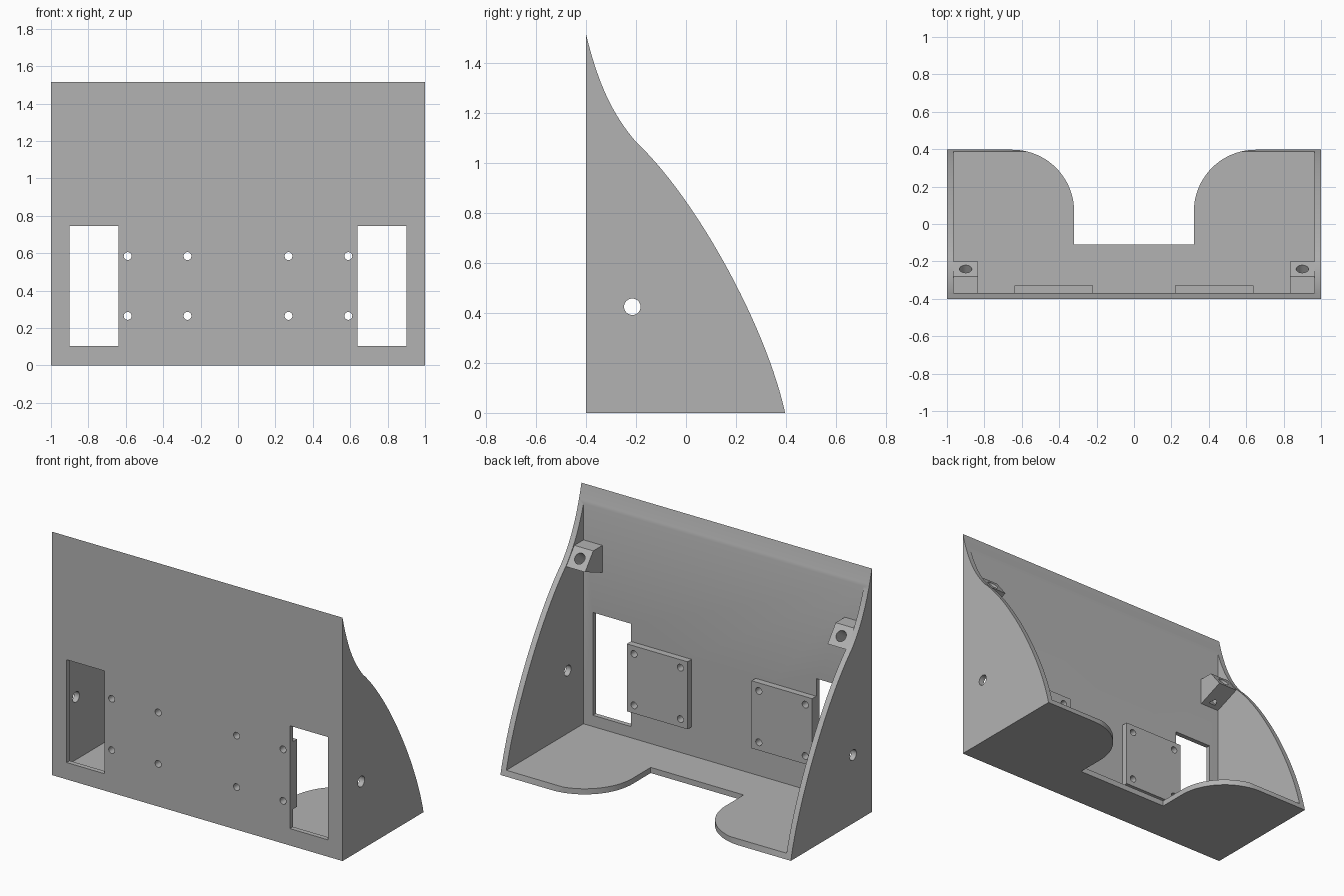
import bpy, bmesh, math
from mathutils import Vector, Matrix
from mathutils.geometry import interpolate_bezier

cube = bpy.data.objects.get("Cube")
if cube:
    bpy.data.objects.remove(cube)

grey = bpy.data.materials.new("light grey")
grey.use_nodes = True
COLOUR = (0.45, 0.45, 0.45, 1)
grey.diffuse_color = COLOUR
grey.node_tree.nodes["Principled BSDF"].inputs["Base Color"].default_value = COLOUR

WALL = 0.035      # side wall and floor thickness
INNER_Y = -0.37   # inside face of the front panel


def finish(name, bm):
    bmesh.ops.recalc_face_normals(bm, faces=bm.faces)
    mesh = bpy.data.meshes.new(name)
    bm.to_mesh(mesh)
    bm.free()
    mesh.materials.append(grey)
    obj = bpy.data.objects.new(name, mesh)
    bpy.context.collection.objects.link(obj)
    return obj


def prism(name, points, axis, lo, hi):
    """Extrude a flat outline along x (outline in y, z) or z (outline in x, y)."""
    place = (lambda p: (lo, p[0], p[1])) if axis == "x" else (lambda p: (p[0], p[1], lo))
    bm = bmesh.new()
    face = bm.faces.new([bm.verts.new(place(p)) for p in points])
    out = bmesh.ops.extrude_face_region(bm, geom=[face])
    move = Vector((hi - lo, 0, 0)) if axis == "x" else Vector((0, 0, hi - lo))
    bmesh.ops.translate(bm, vec=move, verts=[v for v in out["geom"] if isinstance(v, bmesh.types.BMVert)])
    return finish(name, bm)


def box(name, x0, x1, y0, y1, z0, z1):
    return prism(name, [(x0, y0), (x1, y0), (x1, y1), (x0, y1)], "z", z0, z1)


def rod(name, centre, direction, radius, length):
    bm = bmesh.new()
    turn = Vector(direction).to_track_quat("Z", "Y").to_matrix().to_4x4()
    bmesh.ops.create_cone(bm, cap_ends=True, segments=32, radius1=radius, radius2=radius,
                          depth=length, matrix=Matrix.Translation(centre) @ turn)
    return finish(name, bm)


def cut(obj, cutters):
    """Subtract every cutter, bake the result and discard the cutters."""
    for c in cutters:
        c.hide_render = True
        mod = obj.modifiers.new("cut", "BOOLEAN")
        mod.operation = "DIFFERENCE"
        mod.solver = "EXACT"
        mod.object = c
    bpy.context.view_layer.update()
    graph = bpy.context.evaluated_depsgraph_get()
    baked = bpy.data.meshes.new_from_object(obj.evaluated_get(graph))
    obj.modifiers.clear()
    obj.data = baked
    for c in cutters:
        bpy.data.objects.remove(c)


def screw_holes(side):
    return [rod("hole", (side * x, -0.36, z), (0, 1, 0), 0.021, 0.2)
            for x in (0.27, 0.59) for z in (0.265, 0.585)]


# Solid side silhouette: flared top running into a bulging back edge
upper = [Vector(p) for p in ((-0.4, 1.515), (-0.35, 1.31), (-0.29, 1.19), (-0.2, 1.085))]
lower = [Vector(p) for p in ((-0.2, 1.085), (0.04, 0.86), (0.32, 0.35), (0.397, 0))]
outline = [(-0.4, 0)] + [tuple(p[:2]) for p in
                         interpolate_bezier(*upper, 20) + interpolate_bezier(*lower, 28)[1:]]
housing = prism("housing", outline, "x", -1, 1)

# Hollow interior
cutters = [box("cavity", WALL - 1, 1 - WALL, INNER_Y, 1, WALL, 2)]

# Floor recess with a rounded flare on each side
arc = [(0.65 - 0.33 * math.cos(a), 0.067 + 0.33 * math.sin(a))
       for a in [math.pi / 2 * i / 20 for i in range(21)]]
half = [(0.32, -0.11)] + arc + [(0.65, 0.6)]
cutters.append(prism("recess", half + [(-x, y) for x, y in reversed(half)], "z", -0.1, 0.1))

# Windows and screw holes in the front panel
for s in (-1, 1):
    x0, x1 = sorted((s * 0.638, s * 0.9))
    cutters.append(box("window", x0, x1, -0.5, -0.3, 0.105, 0.745))
    cutters += screw_holes(s)

# Cable hole through both side walls
cutters.append(rod("cable_hole", (0, -0.215, 0.425), (1, 0, 0), 0.033, 2.4))
cut(housing, cutters)
parts = [housing]

# Mounting pads and upper screw brackets
for s, side in ((1, "left"), (-1, "right")):
    x0, x1 = sorted((s * 0.22, s * 0.638))
    pad = box(side + "_mounting_pad", x0, x1, INNER_Y - 0.005, -0.33, 0.215, 0.635)
    cut(pad, screw_holes(s))

    x0, x1 = sorted((s * 0.835, s * 0.97))
    section = [(INNER_Y - 0.005, 1.01), (-0.2, 1.078), (-0.28, 1.18), (INNER_Y - 0.005, 1.18)]
    bracket = prism(side + "_bracket", section, "x", x0, x1)
    normal = Vector((0, 0.8, 0.6))
    start = Vector((s * 0.9, -0.24, 1.13))
    cut(bracket, [rod("bore", start - normal * 0.05, normal, 0.033, 0.2)])
    parts += [pad, bracket]

# Smooth the curves and keep the edges crisp
bpy.ops.object.select_all(action="DESELECT")
for p in parts:
    p.select_set(True)
bpy.context.view_layer.objects.active = housing
bpy.ops.object.shade_smooth_by_angle(angle=math.radians(25))
